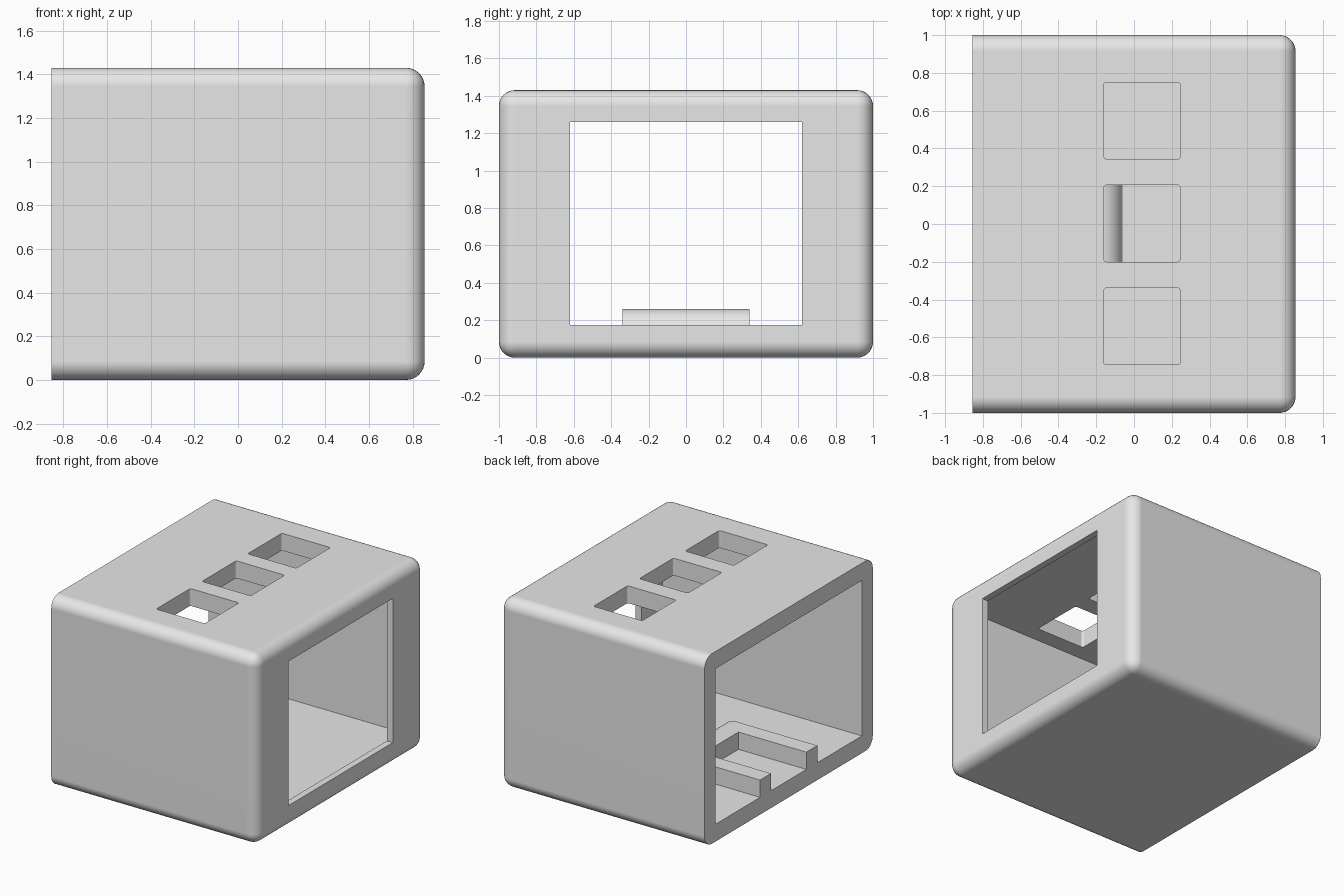
import bpy, bmesh, math
from mathutils import Vector

cube = bpy.data.objects.get("Cube")
if cube:
    bpy.data.objects.remove(cube, do_unlink=True)

grey = bpy.data.materials.new("light grey")
grey.use_nodes = True
colour = (0.8, 0.8, 0.8, 1)
grey.diffuse_color = colour
grey.node_tree.nodes["Principled BSDF"].inputs["Base Color"].default_value = colour


def box(name, low, high, radius=0, rule=None, segments=8):
    """Box between two corners; edges whose (midpoint, direction) pass the rule are rounded."""
    low, high = Vector(low), Vector(high)
    bm = bmesh.new()
    bmesh.ops.create_cube(bm, size=1)
    for v in bm.verts:
        v.co = [(a + b) / 2 + c * (b - a) for a, b, c in zip(low, high, v.co)]
    if radius:
        edges = [e for e in bm.edges
                 if rule((e.verts[0].co + e.verts[1].co) / 2, e.verts[1].co - e.verts[0].co)]
        bmesh.ops.bevel(bm, geom=edges, offset=radius, segments=segments,
                        profile=0.5, affect='EDGES')
    mesh = bpy.data.meshes.new(name)
    bm.to_mesh(mesh)
    bm.free()
    mesh.materials.append(grey)
    obj = bpy.data.objects.new(name, mesh)
    bpy.context.collection.objects.link(obj)
    return obj


def apply_all(obj):
    bpy.ops.object.select_all(action='DESELECT')
    obj.select_set(True)
    bpy.context.view_layer.objects.active = obj
    for mod in list(obj.modifiers):
        bpy.ops.object.modifier_apply(modifier=mod.name)


def combine(obj, other, operation='DIFFERENCE'):
    """Apply a boolean with another solid, then remove that solid."""
    other.hide_render = True
    mod = obj.modifiers.new("boolean", 'BOOLEAN')
    mod.operation, mod.solver, mod.object = operation, 'EXACT', other
    apply_all(obj)
    bpy.data.objects.remove(other, do_unlink=True)


X, Y, H = 0.855, 1.0, 1.43   # half length, half width, height
WALL = 0.13
OPEN = -X - 0.2              # beyond the open end

# Shell, rounded everywhere except around the open end
housing = box("housing", (-X, -Y, 0), (X, Y, H), 0.085,
              lambda mid, d: mid.x > -X + 0.01)

# Inner cavity and the window in the closed end
combine(housing, box("cavity", (OPEN, -Y + WALL, WALL), (X - 0.05, Y - WALL, H - WALL)))
combine(housing, box("window", (0, -0.62, 0.175), (X + 0.2, 0.62, 1.26)))

# Three openings through the roof
for y in (-0.542, 0.003, 0.547):
    combine(housing, box("roof_opening", (-0.16, y - 0.203, H - 0.3), (0.245, y + 0.203, H + 0.1),
                         0.015, lambda mid, d: abs(d.z) > 0.1, 4))

# U-shaped holder on the floor, rounded at its closed end
holder = box("floor_holder", (-X, -0.34, WALL - 0.05), (-0.06, 0.34, 0.26), 0.12,
             lambda mid, d: mid.x > -0.1 and mid.z > 0.25)
combine(holder, box("slot", (OPEN, -0.21, 0), (-0.29, 0.21, 0.5)))
combine(housing, holder, 'UNION')

# Smooth rounded edges with crisp corners
apply_all(housing)
bpy.ops.object.shade_smooth_by_angle(angle=math.radians(30))
weighted = housing.modifiers.new("weighted normals", 'WEIGHTED_NORMAL')
weighted.keep_sharp = True
